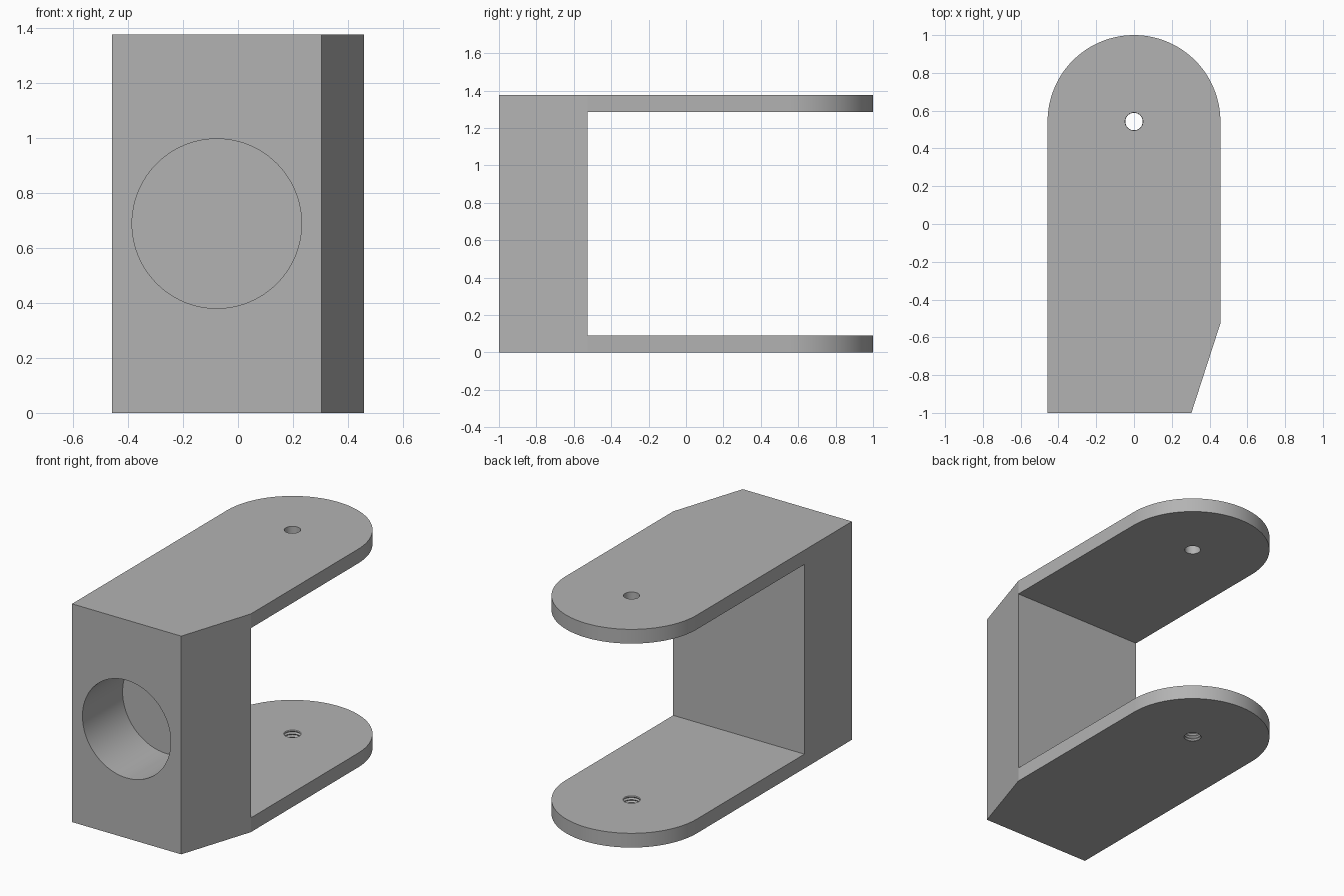
import bpy, bmesh, math
from mathutils import Matrix

if "Cube" in bpy.data.objects:
    bpy.data.objects.remove(bpy.data.objects["Cube"])

HALF_W, HEIGHT, PLATE = 0.4575, 1.376, 0.09
PIVOT_Y = 1 - HALF_W
WALL_Y = -0.526

grey = bpy.data.materials.new("light grey")
grey.diffuse_color = (0.45, 0.45, 0.45, 1)
grey.use_nodes = True
grey.node_tree.nodes["Principled BSDF"].inputs["Base Color"].default_value = grey.diffuse_color


def make_object(name, bm):
    bmesh.ops.recalc_face_normals(bm, faces=bm.faces)
    mesh = bpy.data.meshes.new(name)
    bm.to_mesh(mesh)
    bm.free()
    obj = bpy.data.objects.new(name, mesh)
    bpy.context.collection.objects.link(obj)
    mesh.materials.append(grey)
    return obj


def lathe(name, profile, place, segments):
    """Closed solid of revolution from (radius, height) points."""
    bm = bmesh.new()
    rings = []
    for r, h in profile:
        rings.append([bm.verts.new((r * math.cos(2 * math.pi * i / segments),
                                    r * math.sin(2 * math.pi * i / segments), h))
                      for i in range(segments)])
    for a, b in zip(rings, rings[1:]):
        for i in range(segments):
            j = (i + 1) % segments
            bm.faces.new((a[i], a[j], b[j], b[i]))
    bm.faces.new(rings[0])
    bm.faces.new(rings[-1])
    bm.transform(place)
    return make_object(name, bm)


# Bracket body: plan outline with rounded back and one angled front corner
outline = [(-HALF_W, -1), (0.304, -1), (HALF_W, WALL_Y)]
outline += [(HALF_W * math.cos(math.pi * i / 64), PIVOT_Y + HALF_W * math.sin(math.pi * i / 64))
            for i in range(65)]
bm = bmesh.new()
base = bm.faces.new([bm.verts.new((x, y, 0)) for x, y in outline])
top = bmesh.ops.extrude_face_region(bm, geom=[base])["geom"]
bmesh.ops.translate(bm, vec=(0, 0, HEIGHT), verts=[v for v in top if isinstance(v, bmesh.types.BMVert)])
bracket = make_object("clevis_bracket", bm)

# Opening between the two plates
bm = bmesh.new()
bmesh.ops.create_cube(bm, size=1)
bm.transform(Matrix.Translation((0, WALL_Y + 1, HEIGHT / 2))
             @ Matrix.Diagonal((2, 2, HEIGHT - 2 * PLATE, 1)))
opening = make_object("opening_cutter", bm)

# Blind bore in the front face
bore = lathe("bore_cutter", [(0.308, -0.1), (0.308, 0.4)],
             Matrix.Translation((-0.077, -1, 0.688)) @ Matrix.Rotation(-math.pi / 2, 4, "X"), 96)

# Plain pin hole in the upper plate, threaded hole in the lower one
pin_hole = lathe("pin_hole_cutter", [(0.047, -0.1), (0.047, 0.1)],
                 Matrix.Translation((0, PIVOT_Y, HEIGHT - PLATE / 2)), 48)
thread = [(0.046 if i % 2 else 0.054, -0.0135 + i * 0.009) for i in range(14)]
thread_hole = lathe("thread_cutter", thread, Matrix.Translation((0, PIVOT_Y, 0)), 48)

for cutter in (opening, bore, pin_hole, thread_hole):
    cutter.hide_render = True
    cutter.hide_set(True)
    mod = bracket.modifiers.new(cutter.name, "BOOLEAN")
    mod.operation, mod.solver, mod.object = "DIFFERENCE", "EXACT", cutter

# Apply the cuts, then smooth the curved walls
bpy.context.view_layer.objects.active = bracket
bracket.select_set(True)
for mod in list(bracket.modifiers):
    bpy.ops.object.modifier_apply(modifier=mod.name)
for cutter in (opening, bore, pin_hole, thread_hole):
    bpy.data.objects.remove(cutter)
# Lean chamfer edge (18 degrees) stays sharp
bpy.ops.object.shade_smooth_by_angle(angle=math.radians(12))
